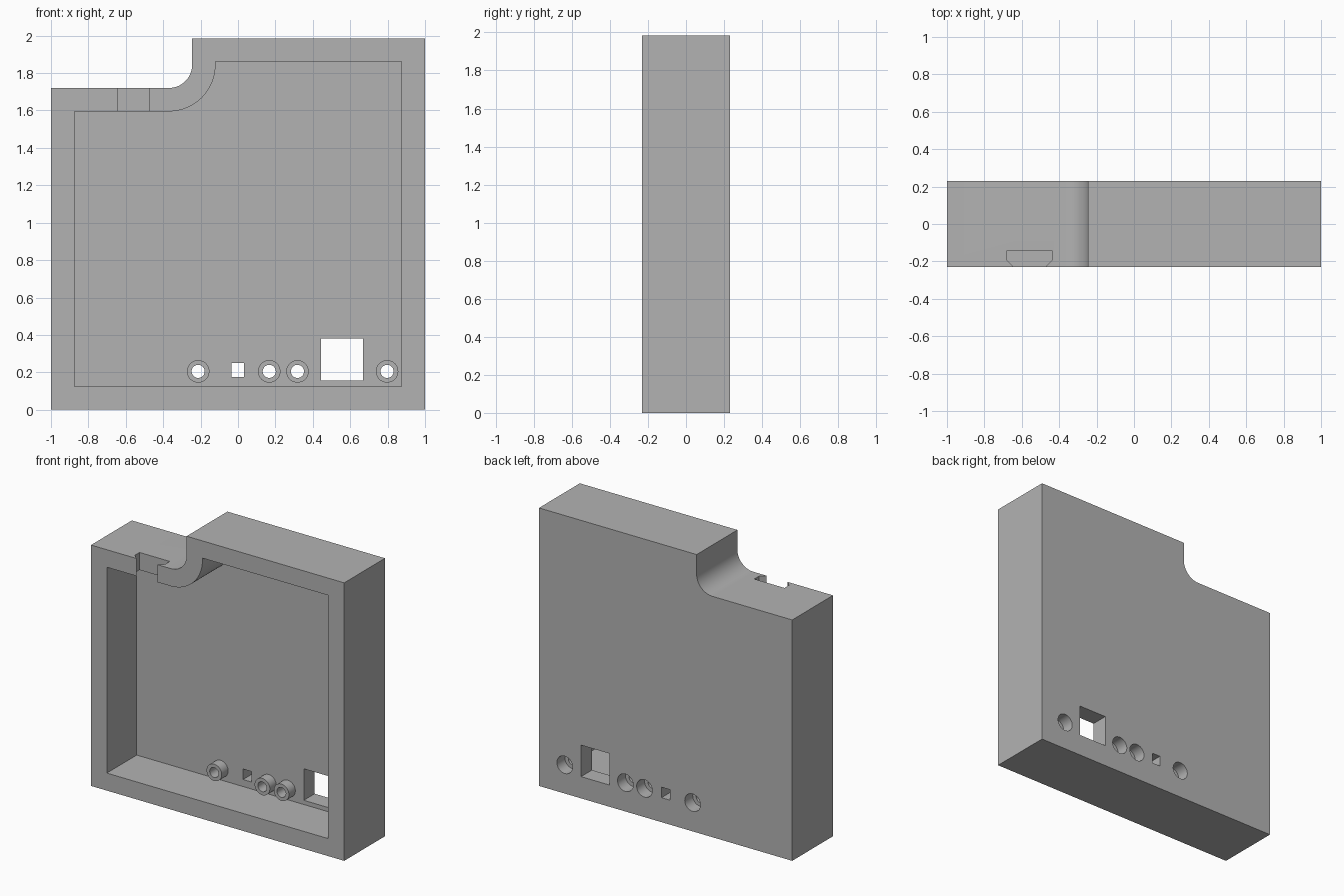
import bpy, bmesh, math

if "Cube" in bpy.data.objects:
    bpy.data.objects.remove(bpy.data.objects["Cube"])

grey = bpy.data.materials.new("plain grey")
grey.diffuse_color = (0.45, 0.45, 0.45, 1)
grey.use_nodes = True
grey.node_tree.nodes["Principled BSDF"].inputs["Base Color"].default_value = grey.diffuse_color


def prism(name, pts, axis, a, b):
    """Extrude a 2D outline along y (pts are x, z) or z (pts are x, y)."""
    place = (lambda p, t: (p[0], t, p[1])) if axis == 'y' else (lambda p, t: (p[0], p[1], t))
    bm = bmesh.new()
    lo = [bm.verts.new(place(p, a)) for p in pts]
    hi = [bm.verts.new(place(p, b)) for p in pts]
    bm.faces.new(lo)
    bm.faces.new(hi[::-1])
    n = len(pts)
    for i in range(n):
        j = (i + 1) % n
        bm.faces.new((lo[i], hi[i], hi[j], lo[j]))
    bmesh.ops.recalc_face_normals(bm, faces=bm.faces)
    me = bpy.data.meshes.new(name)
    bm.to_mesh(me)
    bm.free()
    me.materials.append(grey)
    ob = bpy.data.objects.new(name, me)
    bpy.context.collection.objects.link(ob)
    return ob


def arc(cx, cz, r, a0, a1, n):
    return [(cx + r * math.cos(math.radians(a0 + (a1 - a0) * i / n)),
             cz + r * math.sin(math.radians(a0 + (a1 - a0) * i / n))) for i in range(n + 1)]


def circle(x, z, r):
    return arc(x, z, r, 0, 360, 40)[:-1]


def rect(x0, x1, z0, z1):
    return [(x0, z0), (x1, z0), (x1, z1), (x0, z1)]


def combine(body, tool, operation):
    """Apply a boolean and discard the tool object."""
    bpy.context.view_layer.objects.active = body
    mod = body.modifiers.new("bool", 'BOOLEAN')
    mod.operation, mod.solver, mod.object = operation, 'EXACT', tool
    bpy.ops.object.modifier_apply(modifier=mod.name)
    bpy.data.objects.remove(tool)


FRONT, BACK, FLOOR = -0.23, 0.23, 0.107

# Outer block with the stepped, rounded corner
outer = [(-1, 0), (1, 0), (1, 1.985), (-0.245, 1.985)] \
    + arc(-0.37, 1.845, 0.125, 0, -90, 16) + [(-1, 1.72)]
case = prism("case", outer, 'y', FRONT, BACK)

# Hollow open to the front
inner = [(-0.875, 0.125), (0.873, 0.125), (0.873, 1.862), (-0.12, 1.862)] \
    + arc(-0.37, 1.845, 0.25, 0, -90, 20) + [(-0.875, 1.595)]
combine(case, prism("hollow", inner, 'y', FRONT - 0.1, FLOOR), 'DIFFERENCE')

# Button bosses with a through hole and a wider recess from the back
for x in (-0.213, 0.167, 0.318, 0.797):
    z = 0.205
    combine(case, prism("boss", circle(x, z, 0.06), 'y', 0.035, 0.13), 'UNION')
    combine(case, prism("bore", circle(x, z, 0.035), 'y', -0.05, 0.3), 'DIFFERENCE')
    combine(case, prism("recess", circle(x, z, 0.062), 'y', 0.14, 0.3), 'DIFFERENCE')

# Small and large rectangular windows
for r in ((-0.035, 0.032, 0.175, 0.25), (0.445, 0.668, 0.155, 0.38)):
    combine(case, prism("window", rect(*r), 'y', 0, 0.3), 'DIFFERENCE')

# Cable slot in the lower top wall, narrowing towards the front
slot = [(-0.678, -0.143), (-0.678, -0.195), (-0.642, FRONT), (-0.642, -0.3),
        (-0.475, -0.3), (-0.475, FRONT), (-0.439, -0.195), (-0.439, -0.143)]
combine(case, prism("slot", slot, 'z', 1.5, 1.8), 'DIFFERENCE')

# Smooth the round surfaces, keep the edges sharp
bpy.ops.object.select_all(action='DESELECT')
case.select_set(True)
bpy.context.view_layer.objects.active = case
bpy.ops.object.shade_smooth_by_angle(angle=math.radians(30))
